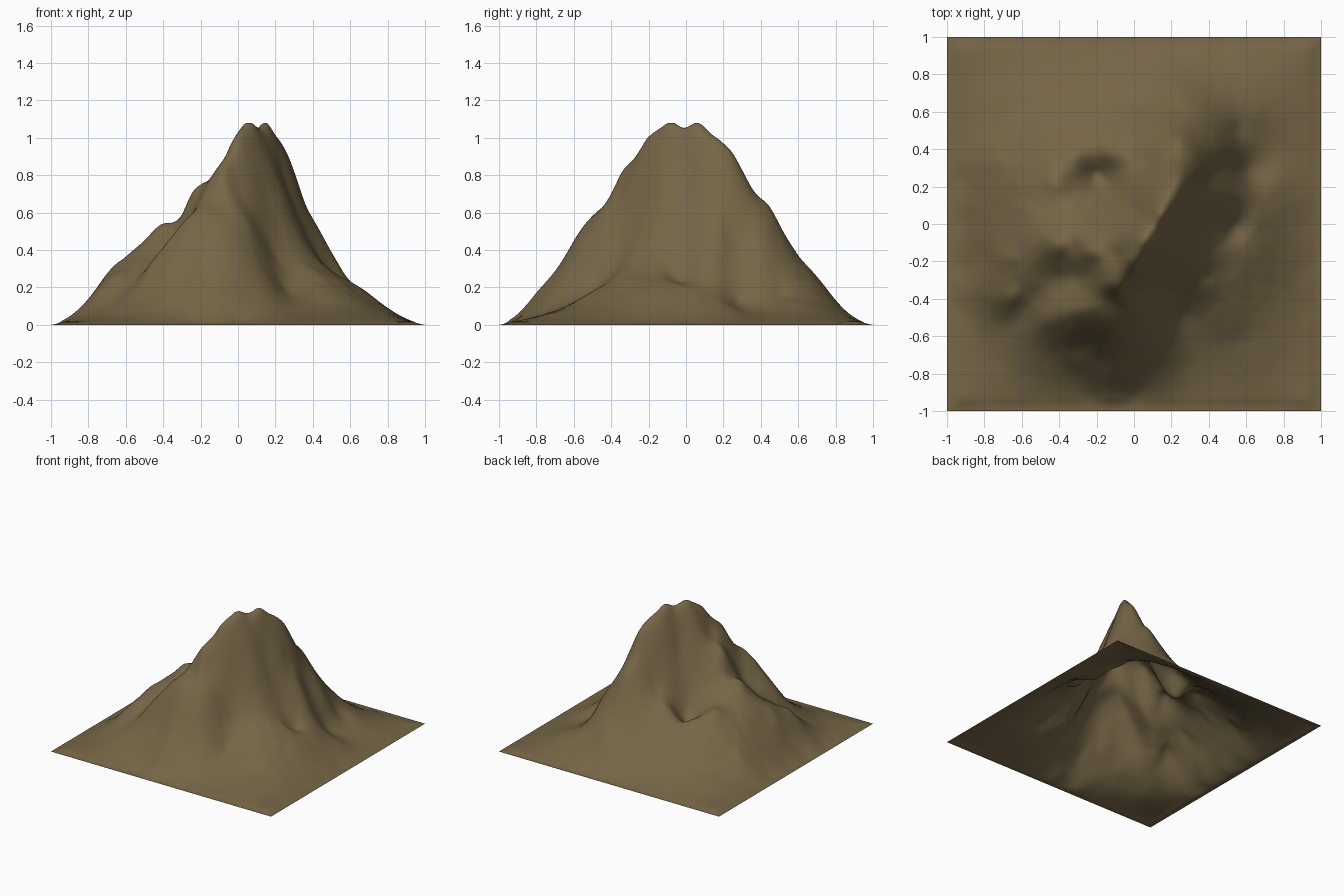
import bpy
import bmesh
import math
from mathutils import Vector, noise

default_cube = bpy.data.objects.get("Cube")
if default_cube:
    bpy.data.objects.remove(default_cube, do_unlink=True)

GRID_STEPS = 128
SOFTNESS = 0.04      # rounds the crests
MIN_GAP = 0.045      # closest spacing of guide points
MAX_GAP = 0.14       # longest unsupported stretch of a guide line

# Main crest lines, from the summit downwards
crests = {
    "summit": [(-.01, -.2, 1.0), (.05, -.08, 1.08), (.1, -.01, 1.05), (.15, .06, 1.08), (.2, .17, 1.0)],
    "north": [(.2, .17, 1.0), (.23, .25, .92), (.24, .31, .81), (.24, .38, .69), (.24, .43, .65),
              (.24, .5, .53), (.23, .6, .37), (.24, .7, .26), (.25, .8, .13)],
    "north_east": [(.28, .22, .87), (.36, .35, .57), (.46, .41, .38), (.55, .5, .17), (.72, .66, .07)],
    "south": [(-.06, -.28, .88), (-.09, -.34, .81), (-.12, -.4, .68), (-.13, -.5, .58), (-.12, -.6, .45),
              (-.12, -.7, .29), (-.12, -.8, .17)],
    "west": [(-.1, -.17, .82), (-.2, -.15, .74), (-.25, -.14, .69), (-.31, -.13, .57), (-.4, -.12, .54),
             (-.53, -.16, .41), (-.67, -.19, .31), (-.8, -.2, .13)],
}

# Shorter ribs and shoulders branching off the crests
ribs = {
    "south_west": [(-.53, -.16, .42), (-.6, -.28, .33), (-.66, -.4, .26)],
    "south_shoulder": [(-.21, -.46, .6), (-.29, -.46, .54), (-.37, -.48, .44), (-.46, -.5, .33)],
    "south_rib": [(0, -.36, .7), (.04, -.45, .57), (.02, -.58, .42), (-.02, -.7, .27)],
    "east_rib": [(.16, -.06, .95), (.24, -.11, .72), (.31, -.18, .5), (.37, -.28, .34), (.46, -.42, .22),
                 (.6, -.6, .1)],
    "inner_east": [(.29, .13, .82), (.35, .15, .65), (.41, .16, .54), (.5, .15, .38), (.6, .12, .23)],
    "east_foot": [(.6, -.13, .23), (.67, .05, .18), (.7, .17, .14), (.79, .29, .06)],
    "hollow_rim": [(.06, .32, .54), (-.06, .37, .44), (-.2, .38, .34), (-.3, .36, .36),
                   (-.42, .22, .42), (-.6, .1, .32)],
}

# Valley lines and slope guides
valleys = {
    "hollow": [(.02, .06, .82), (-.06, .11, .6), (-.15, .2, .33), (-.2, .27, .27)],
    "east_gully": [(.24, .01, .81), (.32, 0, .6), (.41, -.02, .4), (.53, -.02, .24)],
    "north_east_gully": [(.42, .27, .46), (.52, .29, .27), (.6, .28, .14), (.72, .33, .07)],
    "south_gully": [(.15, -.25, .66), (.2, -.36, .37), (.25, -.5, .2), (.28, -.75, .07)],
    "south_west": [(-.3, -.28, .48), (-.42, -.3, .36), (-.5, -.4, .29), (-.68, -.53, .13)],
    "south_face": [(-.28, -.66, .27), (-.3, -.8, .11)],
    "west_slope": [(-.25, .03, .51), (-.4, .06, .44)],
}

# Low ground around the foot
foot = {
    "north": [(-.25, .6, .2), (.03, .62, .25), (0, .8, .1)],
    "north_west": [(-.7, .32, .19), (-.6, .6, .11), (-.75, .75, .04)],
    "south_west": [(-.45, -.7, .15), (-.72, -.72, .05)],
    "south_east": [(.6, -.6, .1), (.75, -.75, .04)],
}


def square_line(size, level):
    """Level line around a square."""
    corners = [Vector((x * size, y * size, level))
               for x, y in ((-1, -1), (1, -1), (1, 1), (-1, 1), (-1, -1))]
    return [a.lerp(b, k / 8) for a, b in zip(corners, corners[1:]) for k in range(8)]


def guide_points():
    """Subdivide every line and drop points that nearly coincide."""
    points = []

    def add(point):
        if all((point.xy - other.xy).length > MIN_GAP for other in points):
            points.append(point)

    for group in (crests, ribs, valleys, foot):
        for line in group.values():
            for start, end in zip(line, line[1:]):
                a, b = Vector(start), Vector(end)
                parts = max(1, math.ceil((b.xy - a.xy).length / MAX_GAP))
                for k in range(parts + 1):
                    add(a.lerp(b, k / parts))
    for point in square_line(1, 0) + square_line(0.93, 0.015):
        add(point)
    return points


def kernel(dx, dy):
    return math.sqrt(dx * dx + dy * dy + SOFTNESS * SOFTNESS)


def solve(rows):
    """Gaussian elimination with pivoting on an augmented matrix."""
    size = len(rows)
    for i in range(size):
        pivot = max(range(i, size), key=lambda r: abs(rows[r][i]))
        rows[i], rows[pivot] = rows[pivot], rows[i]
        top = rows[i]
        for r in range(i + 1, size):
            row = rows[r]
            factor = row[i] / top[i]
            if factor:
                rows[r] = row[:i] + [p - factor * q for p, q in zip(row[i:], top[i:])]
    weights = [0.0] * size
    for i in reversed(range(size)):
        known = sum(rows[i][j] * weights[j] for j in range(i + 1, size))
        weights[i] = (rows[i][size] - known) / rows[i][i]
    return weights


guides = guide_points()
weights = solve([[kernel(p.x - q.x, p.y - q.y) for q in guides] + [p.z] for p in guides])
terms = [(p.x, p.y, w) for p, w in zip(guides, weights)]


def height(x, y):
    """Smooth surface through the guides, with light erosion and a flat rim."""
    z = sum(w * kernel(x - px, y - py) for px, py, w in terms)
    rough = noise.fractal(Vector((x, y, 0.5)) * 5, 1.0, 2.0, 3)
    z += 0.012 * rough * min(1, max(0, z) * 4)
    rim = max(0, min(1, (1 - max(abs(x), abs(y))) / 0.06))
    return min(1.08, max(0, z) * rim)


# Earth colour
earth = bpy.data.materials.new("brown_earth")
earth.use_nodes = True
colour = (0.18, 0.132, 0.062, 1)
earth.diffuse_color = colour
shader = earth.node_tree.nodes["Principled BSDF"]
shader.inputs["Base Color"].default_value = colour
shader.inputs["Roughness"].default_value = 0.9

# Mountain: an open sheet raised to the height field
mesh = bpy.data.meshes.new("mountain")
bm = bmesh.new()
bmesh.ops.create_grid(bm, x_segments=GRID_STEPS, y_segments=GRID_STEPS, size=1)
for vert in bm.verts:
    vert.co.z = height(vert.co.x, vert.co.y)
for face in bm.faces:
    face.smooth = True
bm.to_mesh(mesh)
bm.free()
mesh.materials.append(earth)
mountain = bpy.data.objects.new("mountain", mesh)
bpy.context.collection.objects.link(mountain)
